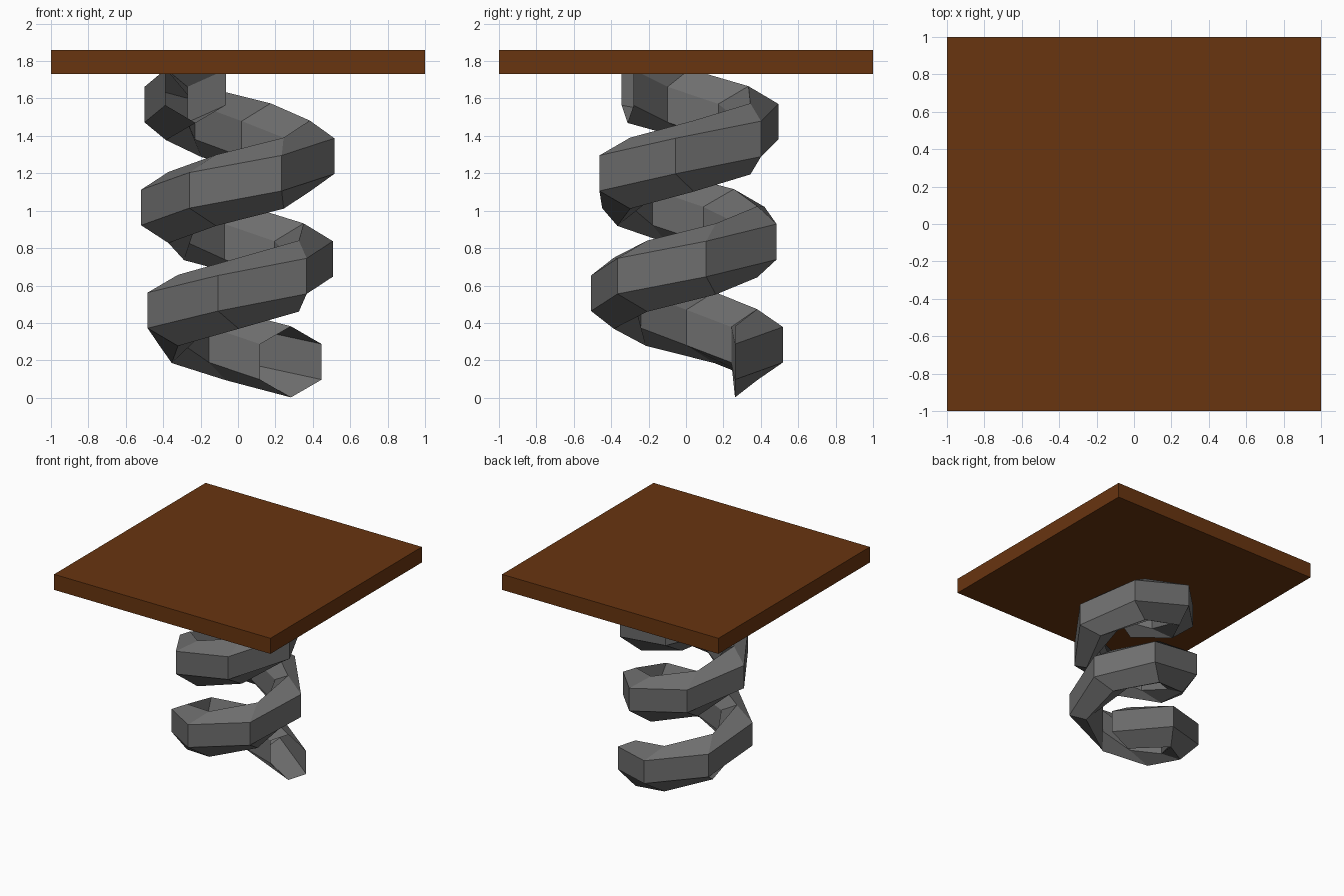
import bpy, bmesh
from math import radians, sin, cos
from mathutils import Matrix, Vector

if "Cube" in bpy.data.objects:
    bpy.data.objects.remove(bpy.data.objects["Cube"])


def material(name, rgb):
    m = bpy.data.materials.new(name)
    m.diffuse_color = (*rgb, 1)
    m.use_nodes = True
    m.node_tree.nodes["Principled BSDF"].inputs["Base Color"].default_value = m.diffuse_color
    return m


def add_object(name, bm, mat):
    mesh = bpy.data.meshes.new(name)
    bm.to_mesh(mesh)
    bm.free()
    mesh.materials.append(mat)
    ob = bpy.data.objects.new(name, mesh)
    bpy.context.collection.objects.link(ob)
    return ob


wood = material("dark wood brown", (0.14, 0.035, 0.005))
metal = material("dark grey metal", (0.155, 0.155, 0.155))

# Square table top
bm = bmesh.new()
bmesh.ops.create_cube(bm, size=1, matrix=Matrix.Translation((0, 0, 1.795))
                      @ Matrix.Diagonal((2, 2, 0.13, 1)))
add_object("table_top", bm, wood)

# Coil spring base: upright hexagon screwed around z, ends left open
SIDES, STEPS, R = 6, 16, 0.19
TURN, RISE = radians(56.95), 0.0917
center = Vector((0.283, 0.262, 0.192))
profile = [center + Vector((R * sin(radians(60 * i)), 0, R * cos(radians(60 * i))))
           for i in range(SIDES)]
bm = bmesh.new()
rings = []
for k in range(STEPS + 1):
    m = Matrix.Translation((0, 0, k * RISE)) @ Matrix.Rotation(k * TURN, 4, 'Z')
    rings.append([bm.verts.new(m @ p) for p in profile])
for a, b in zip(rings, rings[1:]):
    for i in range(SIDES):
        j = (i + 1) % SIDES
        bm.faces.new((a[i], a[j], b[j], b[i]))
bm.normal_update()
# outward normals: the face on the outer side must point away from the axis
bm.faces.ensure_lookup_table()
outer = bm.faces[1]
if outer.normal.dot(Vector((*outer.calc_center_median().xy, 0))) < 0:
    bmesh.ops.reverse_faces(bm, faces=bm.faces[:])
add_object("coil_spring_base", bm, metal)
